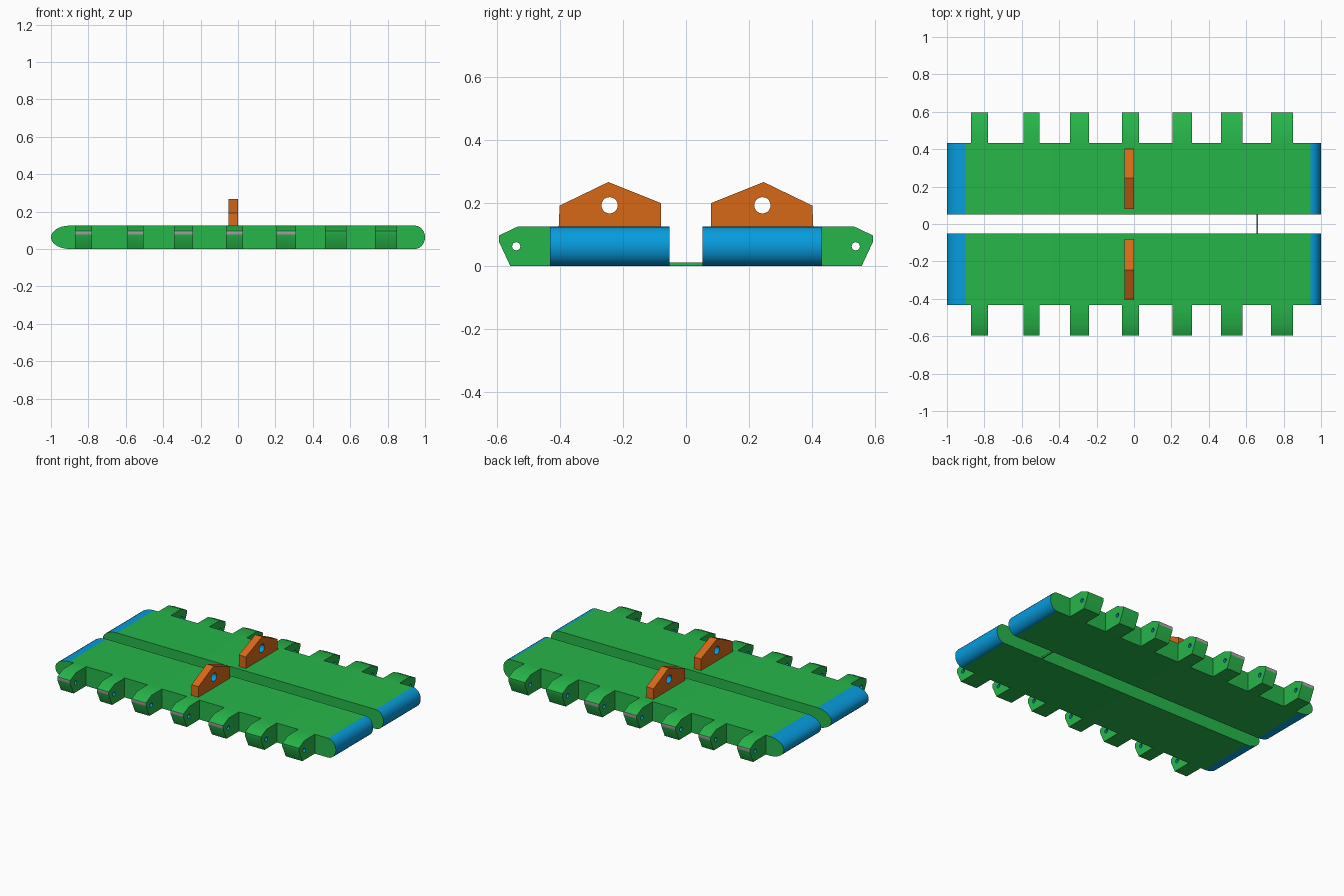
import bpy, bmesh, math
from mathutils import Matrix

if "Cube" in bpy.data.objects:
    bpy.data.objects.remove(bpy.data.objects["Cube"])

def material(name, rgb):
    m = bpy.data.materials.new(name)
    m.diffuse_color = (*rgb, 1)
    m.use_nodes = True
    m.node_tree.nodes["Principled BSDF"].inputs["Base Color"].default_value = m.diffuse_color
    return m

GREEN = material("track green", (0.020, 0.47, 0.068))
BLUE = material("pin blue", (0.002, 0.33, 0.72))
ORANGE = material("guide orange", (0.68, 0.14, 0.009))
GREY = material("wear grey", (0.40, 0.40, 0.40))

H = 0.125            # link thickness
MID = H / 2

def add_object(name, mesh, mats):
    obj = bpy.data.objects.new(name, mesh)
    bpy.context.collection.objects.link(obj)
    return obj

def set_materials(mesh, mats):
    """Fill the slots first, so that face indices set later are kept."""
    mesh.materials.clear()
    for m in mats:
        mesh.materials.append(m)

def smooth(obj):
    bpy.ops.object.select_all(action='DESELECT')
    obj.select_set(True)
    bpy.context.view_layer.objects.active = obj
    bpy.ops.object.shade_smooth_by_angle(angle=math.radians(30))

def drilled_plate(name, profile, hole, radius, x0, x1, mats, tip_grey=False):
    """Extrude a y-z profile with a round bore from x0 to x1."""
    cu = bpy.data.curves.new(name, 'CURVE')
    cu.dimensions = '2D'
    cu.fill_mode = 'BOTH'
    cu.extrude = (x1 - x0) / 2
    n = 20
    circle = [(hole[0] + radius * math.cos(2 * math.pi * i / n),
               hole[1] + radius * math.sin(2 * math.pi * i / n)) for i in range(n)]
    for pts in (profile, circle):
        sp = cu.splines.new('POLY')
        sp.points.add(len(pts) - 1)
        for p, (a, b) in zip(sp.points, pts):
            p.co = (a, b, 0, 1)
        sp.use_cyclic_u = True
    tmp = bpy.data.objects.new(name + "_outline", cu)
    bpy.context.collection.objects.link(tmp)
    dg = bpy.context.evaluated_depsgraph_get()
    mesh = bpy.data.meshes.new_from_object(tmp.evaluated_get(dg))
    bpy.data.objects.remove(tmp)
    mesh.transform(Matrix(((0, 0, 1, (x0 + x1) / 2), (1, 0, 0, 0),
                           (0, 1, 0, 0), (0, 0, 0, 1))))
    set_materials(mesh, mats)
    bm = bmesh.new()
    bm.from_mesh(mesh)
    bmesh.ops.remove_doubles(bm, verts=bm.verts, dist=1e-5)
    bmesh.ops.recalc_face_normals(bm, faces=bm.faces)
    tip = max(abs(v.co.y) for v in bm.verts)
    for f in bm.faces:
        c = f.calc_center_median()
        f.material_index = 0
        if abs(f.normal.x) < 0.5:
            if math.hypot(c.y - hole[0], c.z - hole[1]) < radius * 1.05:
                f.material_index = 1          # bore wall
            elif tip_grey and abs(c.y) > tip - 0.002:
                f.material_index = 2          # worn tip
    bm.to_mesh(mesh)
    bm.free()
    smooth(add_object(name, mesh, mats))

def link_body(name, y0, y1):
    """Flat slab with one long and one short rounded end."""
    n = 14
    pts = []
    for cx, rx, start in ((0.945, 0.055, -90), (-0.9, 0.1, 90)):
        for i in range(n + 1):
            a = math.radians(start + 180 * i / n)
            pts.append((cx + rx * math.cos(a), MID + MID * math.sin(a)))
    bm = bmesh.new()
    face = bm.faces.new([bm.verts.new((x, y0, z)) for x, z in pts])
    ext = bmesh.ops.extrude_face_region(bm, geom=[face])
    for v in ext['geom']:
        if isinstance(v, bmesh.types.BMVert):
            v.co.y = y1
    bmesh.ops.recalc_face_normals(bm, faces=bm.faces)
    for f in bm.faces:
        x = f.calc_center_median().x
        rounded = abs(f.normal.y) < 0.5 and (x < -0.9 or x > 0.945)
        f.material_index = 1 if rounded else 0
    mesh = bpy.data.meshes.new(name)
    set_materials(mesh, (GREEN, BLUE))
    bm.to_mesh(mesh)
    bm.free()
    smooth(add_object(name, mesh, (GREEN, BLUE)))

def box(name, x, y, z, mat):
    bm = bmesh.new()
    bmesh.ops.create_cube(bm, size=1)
    for v in bm.verts:
        v.co = [r[0] if c < 0 else r[1] for c, r in zip(v.co, (x, y, z))]
    mesh = bpy.data.meshes.new(name)
    set_materials(mesh, (mat,))
    bm.to_mesh(mesh)
    bm.free()
    add_object(name, mesh, (mat,))

LUGS = [(-0.871, -0.78), (-0.59, -0.505), (-0.342, -0.24), (-0.065, 0.028),
        (0.205, 0.31), (0.465, 0.58), (0.732, 0.85)]
LUG_PROFILE = [(0.432, 0), (0.559, 0), (0.595, 0.077), (0.595, 0.097),
               (0.536, H), (0.432, H)]
GUIDE_PROFILE = [(0.08, H), (0.08, 0.2), (0.247, 0.267), (0.402, 0.192), (0.405, H)]

for side, s in (("front", -1), ("back", 1)):
    # Track link slab
    link_body(side + "_link_body", s * 0.052, s * 0.432)
    # Hinge lugs along the outer edge
    prof = [(s * y, z) for y, z in LUG_PROFILE]
    for i, (x0, x1) in enumerate(LUGS):
        drilled_plate(f"{side}_hinge_lug_{i + 1}", prof, (s * 0.54, MID), 0.013,
                      x0, x1, (GREEN, BLUE, GREY), tip_grey=i < 5)
    # Upright guide horn
    prof = [(s * y, z) for y, z in GUIDE_PROFILE]
    drilled_plate(side + "_guide_horn", prof, (s * 0.243, 0.193), 0.026,
                  -0.05, 0.0, (ORANGE, BLUE))

# Thin strip joining the two slabs
box("joining_strip", (0.656, 0.664), (-0.052, 0.052), (0, 0.011), GREEN)
